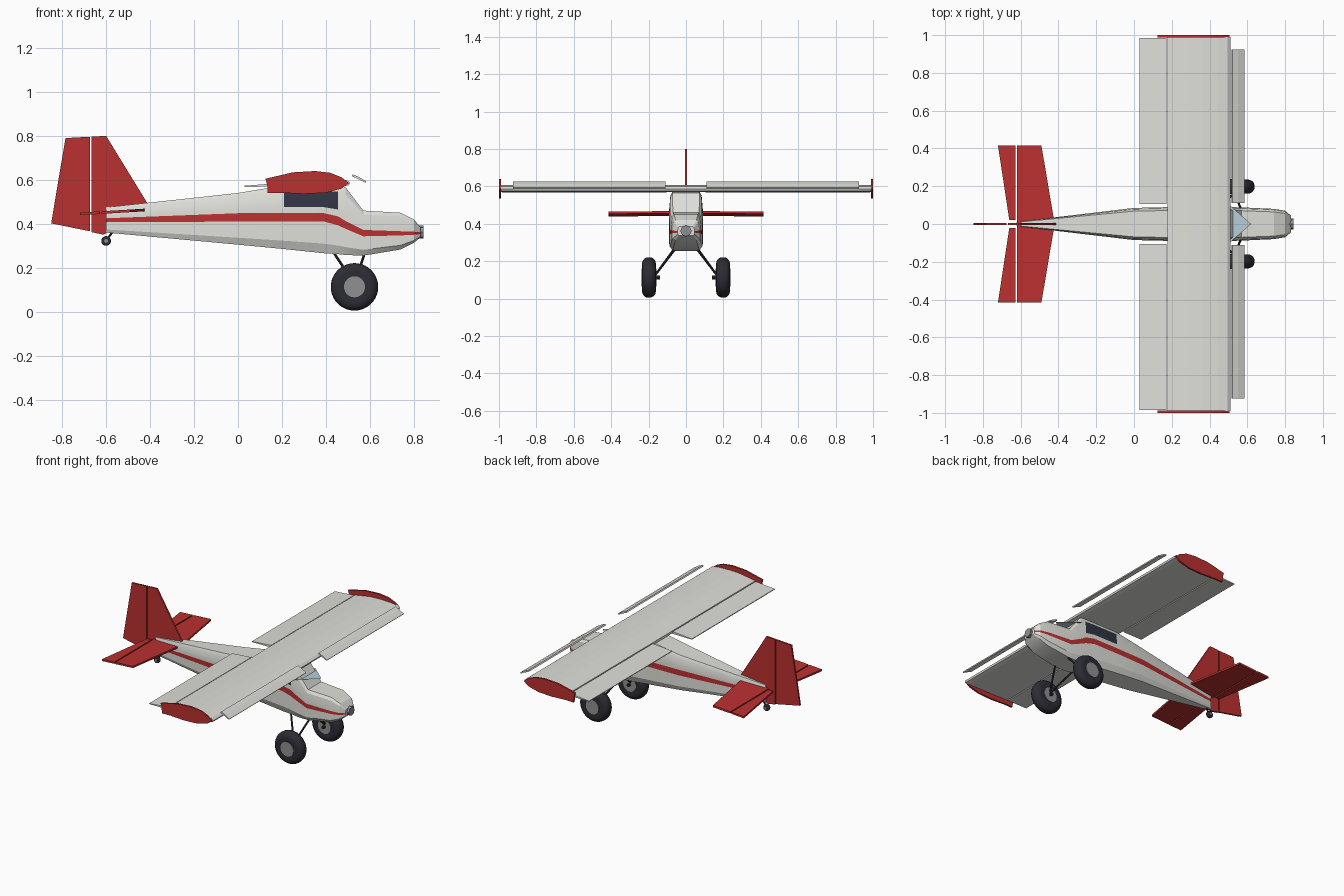
import bpy, bmesh, math
from mathutils import Vector

if "Cube" in bpy.data.objects:
    bpy.data.objects.remove(bpy.data.objects["Cube"])


def make_material(name, *rgb):
    m = bpy.data.materials.new(name)
    m.use_nodes = True
    m.diffuse_color = (*rgb, 1)
    m.node_tree.nodes["Principled BSDF"].inputs["Base Color"].default_value = (*rgb, 1)
    return m


white = make_material("off_white", .74, .74, .7)
red = make_material("trim_red", .5, .03, .03)
rubber = make_material("rubber_black", .025, .025, .035)
window = make_material("dark_glass", .03, .035, .055)
grey = make_material("metal_grey", .28, .28, .29)
glass = make_material("pale_blue_glass", .46, .62, .7)


def finish(bm, name, *mats, smooth=None):
    bmesh.ops.recalc_face_normals(bm, faces=bm.faces)
    mesh = bpy.data.meshes.new(name)
    bm.to_mesh(mesh)
    bm.free()
    obj = bpy.data.objects.new(name, mesh)
    bpy.context.collection.objects.link(obj)
    for m in mats:
        mesh.materials.append(m)
    if smooth:
        bpy.ops.object.select_all(action='DESELECT')
        bpy.context.view_layer.objects.active = obj
        obj.select_set(True)
        bpy.ops.object.shade_smooth_by_angle(angle=math.radians(smooth))
    return obj


def prism(name, pts, lo, hi, mat, place):
    """Extrude a 2D outline from lo to hi; place maps (a, b, depth) to xyz."""
    bm = bmesh.new()
    ends = [[bm.verts.new(place(a, b, d)) for a, b in pts] for d in (lo, hi)]
    for ring in ends:
        bm.faces.new(ring)
    n = len(pts)
    for i in range(n):
        j = (i + 1) % n
        bm.faces.new((ends[0][i], ends[0][j], ends[1][j], ends[1][i]))
    return finish(bm, name, mat)


def rod(name, start, end, radius, mat, sides=8, bevel=0):
    start, end = Vector(start), Vector(end)
    axis = end - start
    bm = bmesh.new()
    bmesh.ops.create_cone(bm, cap_ends=True, segments=sides, radius1=radius,
                          radius2=radius, depth=axis.length)
    bm.transform(axis.to_track_quat('Z', 'Y').to_matrix().to_4x4())
    bmesh.ops.translate(bm, verts=bm.verts, vec=(start + end) / 2)
    obj = finish(bm, name, mat, smooth=40 if sides > 8 else None)
    if bevel:
        mod = obj.modifiers.new("round", 'BEVEL')
        mod.width, mod.segments = bevel, 5
    return obj


def upright(a, b, d):
    return (a, d, b)


# Fuselage stations: x, half width, belly, stripe bottom, stripe top, roof
stations = [
    (-.6, .014, .36, .407, .425, .475),
    (0, .085, .305, .41, .448, .54),
    (.21, .09, .285, .411, .448, .575),
    (.39, .09, .266, .411, .448, .575),
    (.455, .09, .262, .393, .434, .575),
    (.49, .09, .258, .377, .412, .565),
    (.57, .088, .255, .343, .372, .46),
    (.74, .08, .283, .347, .366, .45),
    (.8, .07, .313, .35, .364, .42),
    (.83, .045, .338, .353, .361, .385),
]
bm = bmesh.new()
rings = []
for x, w, belly, low, high, roof in stations:
    rise = roof - high
    half = [(.8 * w, belly), (w, belly + .3 * (low - belly)), (w, low), (w, high),
            (w, high + .22 * rise), (.93 * w, high + .8 * rise), (.8 * w, roof)]
    loop = half + [(-y, z) for y, z in reversed(half)]
    rings.append([bm.verts.new((x, y, z)) for y, z in loop])
n = len(rings[0])
for s in range(len(rings) - 1):
    for i in range(n):
        j = (i + 1) % n
        f = bm.faces.new((rings[s][i], rings[s][j], rings[s + 1][j], rings[s + 1][i]))
        row = min(i, n - 2 - i)
        if row == 2:
            f.material_index = 1
        elif row == 4 and s in (2, 3):
            f.material_index = 2
bm.faces.new(rings[0])
bm.faces.new(rings[-1])
finish(bm, "fuselage", white, red, window, smooth=20)

# Windscreen sheet
bm = bmesh.new()
bm.faces.new([bm.verts.new(p) for p in ((.5, -.105, .52), (.62, 0, .52), (.5, .105, .52))])
finish(bm, "windscreen", glass)

# Propeller hub
rod("nose_hub", (.81, 0, .362), (.845, 0, .362), .03, grey)

# Wing
wing = [(.178, .57), (.48, .57), (.505, .576), (.51, .587), (.495, .599), (.44, .606),
        (.36, .608), (.29, .605), (.178, .586)]
prism("wing", wing, -.99, .99, white, upright)

flap = [(.03, .568), (.172, .569), (.172, .584), (.03, .573)]
slat = [(.517, .617), (.522, .625), (.55, .613), (.584, .593), (.58, .587), (.55, .602)]
tip = [(.135, .54), (.2, .541), (.3, .536), (.4, .541), (.47, .56), (.505, .585),
       (.47, .612), (.42, .632), (.35, .64), (.25, .634), (.125, .605), (.133, .575)]
tailplane = [(-.42, 0), (-.49, .415), (-.62, .415), (-.62, 0)]
elevator = [(-.628, .02), (-.628, .415), (-.72, .415), (-.66, .02)]


def tilted(a, b, d):
    return (a, b, d + .06 * (a + .42))


for side, s in (("left", 1), ("right", -1)):
    prism(side + "_flap", flap, s * .105, s * .985, white, upright)
    prism(side + "_slat", slat, s * .11, s * .925, white, upright)
    prism(side + "_wing_tip", tip, s * .988, s, red, upright)

    # Tail surfaces
    for name, outline in (("tailplane", tailplane), ("elevator", elevator)):
        prism(f"{side}_{name}", [(a, s * b) for a, b in outline], .457, .469, red, tilted)

    # Main wheel and landing gear
    def at(x, y, z):
        return (x, s * y, z)

    rod(side + "_tyre", at(.53, .161, .113), at(.53, .235, .113), .108, rubber, 40, .034)
    rod(side + "_wheel_hub", at(.53, .158, .113), at(.53, .238, .113), .048, grey, 24)
    rod(side + "_axle", at(.53, .14, .113), at(.53, .2, .113), .01, rubber)
    rod(side + "_front_leg", at(.575, .06, .262), at(.53, .165, .125), .006, rubber)
    rod(side + "_rear_leg", at(.435, .06, .27), at(.53, .165, .125), .006, rubber)

# Fin and rudder
fin = [(-.41, .49), (-.6, .8), (-.667, .796), (-.667, .362), (-.61, .35), (-.595, .36),
       (-.595, .47)]
rudder = [(-.674, .796), (-.785, .79), (-.85, .402), (-.674, .366)]
prism("fin", fin, -.006, .006, red, upright)
prism("rudder", rudder, -.006, .006, red, upright)

# Tail wheel
rod("tail_wheel", (-.6, -.011, .322), (-.6, .011, .322), .022, rubber, 20, .007)
rod("tail_wheel_hub", (-.6, -.013, .322), (-.6, .013, .322), .009, grey, 12)
rod("tail_wheel_strut", (-.57, 0, .365), (-.6, 0, .322), .005, rubber)
